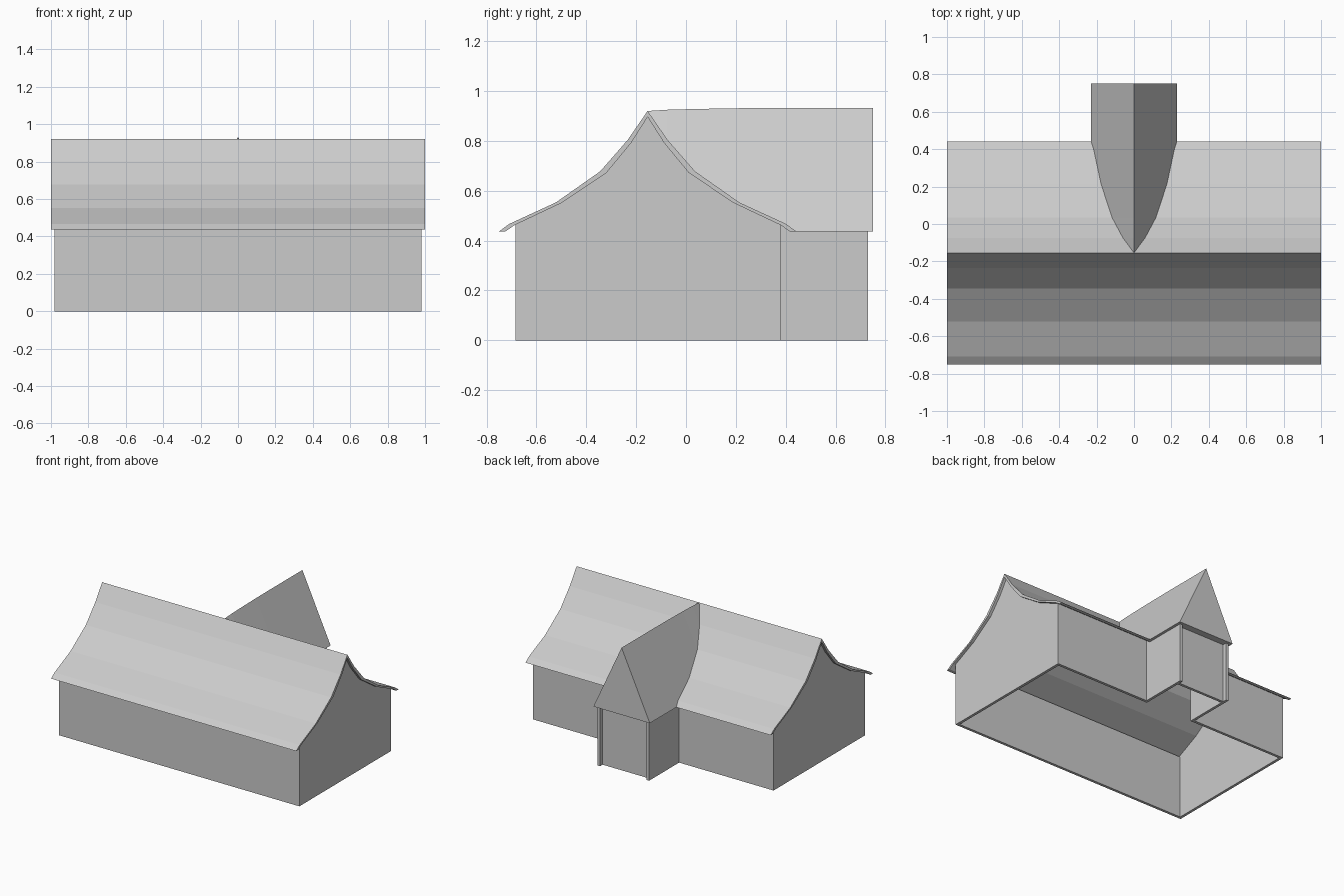
import bpy, bmesh

if "Cube" in bpy.data.objects:
    bpy.data.objects.remove(bpy.data.objects["Cube"])

RIDGE_Y = -0.154
# Half roof profiles: (distance from ridge, height), ridge to eave
OUTER = [(0, 0.92), (0.08, 0.804), (0.19, 0.678), (0.368, 0.553), (0.555, 0.467), (0.596, 0.437)]
INNER = [(0, 0.896), (0.066, 0.792), (0.165, 0.672), (0.345, 0.551), (0.534, 0.462), (0.57, 0.437)]


def new_object(name, bm):
    bmesh.ops.remove_doubles(bm, verts=bm.verts, dist=1e-5)
    bmesh.ops.recalc_face_normals(bm, faces=bm.faces)
    mesh = bpy.data.meshes.new(name)
    bm.to_mesh(mesh)
    bm.free()
    obj = bpy.data.objects.new(name, mesh)
    bpy.context.collection.objects.link(obj)
    return obj


def prism_x(name, profile, x0, x1):
    """Extrude a closed (y, z) profile along x."""
    bm = bmesh.new()
    face = bm.faces.new([bm.verts.new((x0, y, z)) for y, z in profile])
    ext = bmesh.ops.extrude_face_region(bm, geom=[face])["geom"]
    moved = [v for v in ext if isinstance(v, bmesh.types.BMVert)]
    bmesh.ops.translate(bm, verts=moved, vec=(x1 - x0, 0, 0))
    return new_object(name, bm)


def mirrored(half):
    """Full profile, front eave over the ridge to the back eave."""
    front = [(RIDGE_Y - d, z) for d, z in reversed(half)]
    return front + [(RIDGE_Y + d, z) for d, z in half[1:]]


def outline(w, y0, y1, wing_w, wing_y):
    """T-shaped floor outline."""
    return [(-w, y0), (w, y0), (w, y1), (wing_w, y1),
            (wing_w, wing_y), (-wing_w, wing_y), (-wing_w, y1), (-w, y1)]


# Main curved roof shell
prism_x("main_roof", mirrored(OUTER) + mirrored(INNER)[::-1], -1, 1)

# Gable ends under the roof
for side, name in ((-1, "left_gable"), (1, "right_gable")):
    prism_x(name, mirrored(INNER[:5]), side * 0.96, side * 0.98)

# Hollow walls, open below and between house and wing
bm = bmesh.new()
out = outline(0.98, -0.685, 0.38, 0.21, 0.70)
inn = outline(0.96, -0.665, 0.36, 0.19, 0.68)
rings = [[bm.verts.new((x, y, z)) for x, y in pts]
         for pts, z in ((out, 0), (out, 0.462), (inn, 0.462), (inn, 0))]
for r in range(4):
    a, b = rings[r], rings[(r + 1) % 4]
    for i in range(8):
        j = (i + 1) % 8
        bm.faces.new((a[i], a[j], b[j], b[i]))
new_object("walls", bm)

# Corner posts beside the recessed wing wall
for side, name in ((-1, "left_post"), (1, "right_post")):
    prism_x(name, [(0.70, 0), (0.73, 0), (0.73, 0.44), (0.70, 0.44)], side * 0.19, side * 0.21)

# Wing roof, its valleys following the main roof's curve
bm = bmesh.new()
ridge_z = [0.92, 0.925, 0.928, 0.931, 0.932, 0.932]
sections = [(RIDGE_Y + d, top, 0.23 * (0.932 - z) / 0.495 if d else 0, z)
            for (d, z), top in zip(OUTER, ridge_z)]
sections.append((0.75, 0.932, 0.23, 0.437))
for side in (-1, 1):
    for (y0, t0, x0, z0), (y1, t1, x1, z1) in zip(sections, sections[1:]):
        pts = [(0, y0, t0), (0, y1, t1), (side * x1, y1, z1)]
        if x0:
            pts.append((side * x0, y0, z0))
        bm.faces.new([bm.verts.new(p) for p in pts])
# End gable and soffit
for pts in ([(-0.23, 0.75, 0.437), (0.23, 0.75, 0.437), (0, 0.75, 0.932)],
            [(-0.23, 0.75, 0.437), (-0.23, 0.442, 0.437), (0.23, 0.442, 0.437), (0.23, 0.75, 0.437)]):
    bm.faces.new([bm.verts.new(p) for p in pts])
new_object("wing_roof", bm)
